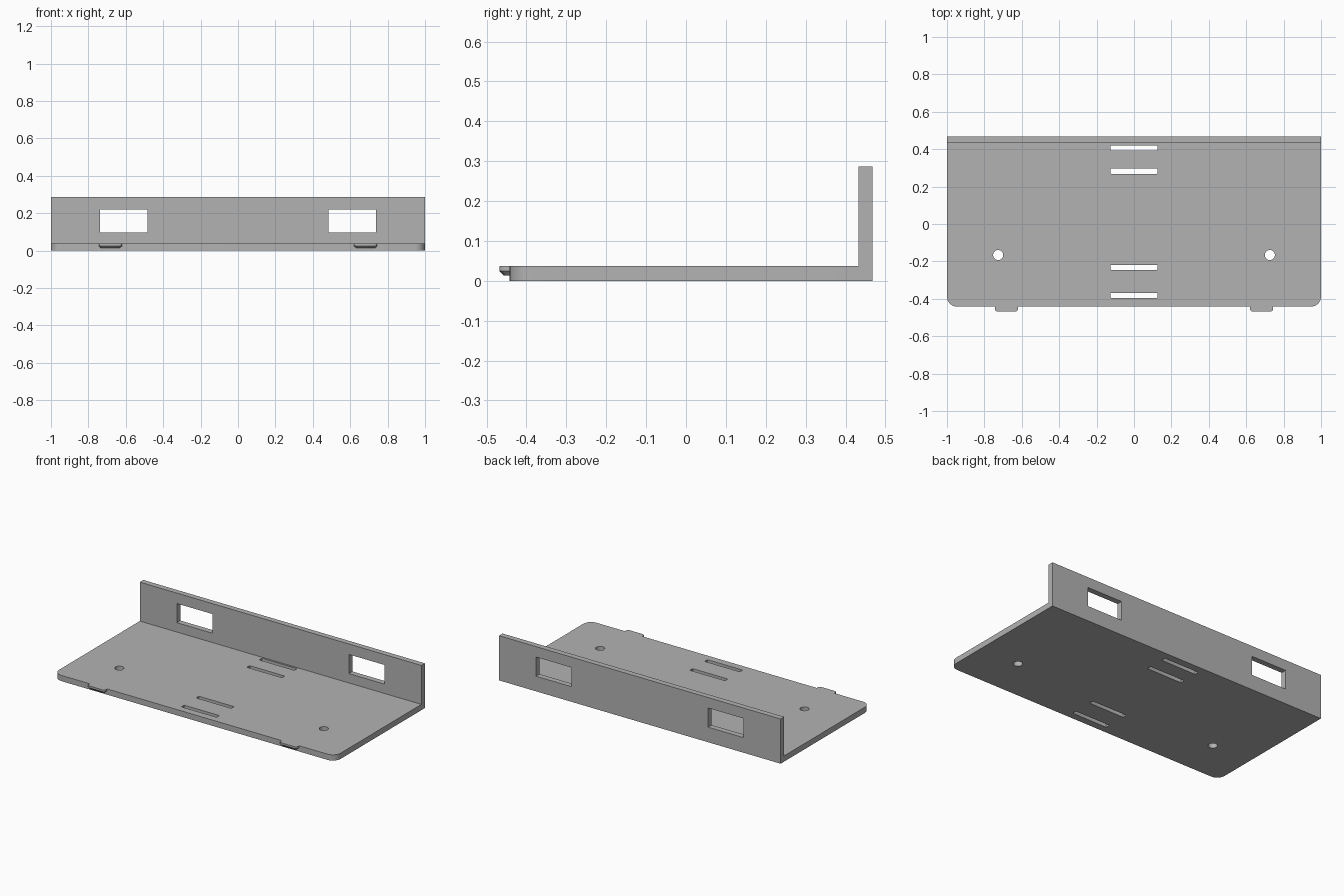
import bpy, bmesh, math

cube = bpy.data.objects.get("Cube")
if cube:
    bpy.data.objects.remove(cube, do_unlink=True)

grey = bpy.data.materials.new("plain grey")
grey.use_nodes = True
grey.diffuse_color = (0.45, 0.45, 0.45, 1)
grey.node_tree.nodes["Principled BSDF"].inputs["Base Color"].default_value = (0.45, 0.45, 0.45, 1)

FRONT, BACK, THICK, TOP = -0.442, 0.468, 0.037, 0.287


def rounded(x0, x1, y0, y1, radii, steps=8):
    """Outline of a rectangle; radii run front-left, front-right, back-right, back-left."""
    pts = []
    corners = [(x0, y0, 1, 1), (x1, y0, -1, 1), (x1, y1, -1, -1), (x0, y1, 1, -1)]
    for i, ((x, y, sx, sy), r) in enumerate(zip(corners, radii)):
        if r == 0:
            pts.append((x, y))
            continue
        for k in range(steps + 1):
            a = math.pi + (i + k / steps) * math.pi / 2
            pts.append((x + sx * r + r * math.cos(a), y + sy * r + r * math.sin(a)))
    return pts


def circle(x, y, r, n=32):
    return [(x + r * math.cos(2 * math.pi * k / n), y + r * math.sin(2 * math.pi * k / n))
            for k in range(n)]


def prism(name, outline, z0, z1):
    bm = bmesh.new()
    face = bm.faces.new([bm.verts.new((x, y, z0)) for x, y in outline])
    ext = bmesh.ops.extrude_face_region(bm, geom=[face])["geom"]
    bmesh.ops.translate(bm, vec=(0, 0, z1 - z0),
                        verts=[v for v in ext if isinstance(v, bmesh.types.BMVert)])
    bmesh.ops.recalc_face_normals(bm, faces=bm.faces[:])
    mesh = bpy.data.meshes.new(name)
    bm.to_mesh(mesh)
    bm.free()
    mesh.materials.append(grey)
    obj = bpy.data.objects.new(name, mesh)
    bpy.context.collection.objects.link(obj)
    return obj


def combine(target, other, operation):
    mod = target.modifiers.new(operation.lower(), 'BOOLEAN')
    mod.operation, mod.object, mod.solver = operation, other, 'EXACT'
    bpy.ops.object.select_all(action='DESELECT')
    bpy.context.view_layer.objects.active = target
    target.select_set(True)
    bpy.ops.object.modifier_apply(modifier=mod.name)
    bpy.data.objects.remove(other, do_unlink=True)


# Base plate with rounded front corners, joined to the upright back wall
bracket = prism("bracket", rounded(-1, 1, FRONT, BACK, (0.055, 0.055, 0, 0)), 0, THICK)
wall = prism("wall", rounded(-1, 1, BACK - 0.036, BACK, (0, 0, 0, 0)), 0, TOP)
combine(bracket, wall, 'UNION')

# Strap slots along the middle
for y in (0.407, 0.282, -0.232, -0.382):
    slot = rounded(-0.125, 0.125, y - 0.014, y + 0.014, (0.004,) * 4, 3)
    combine(bracket, prism("slot_cutter", slot, -0.1, 0.1), 'DIFFERENCE')

# Screw holes and wall windows on both sides
for side in (-1, 1):
    hole = circle(side * 0.726, -0.166, 0.027)
    combine(bracket, prism("hole_cutter", hole, -0.1, 0.1), 'DIFFERENCE')
    xs = sorted((side * 0.485, side * 0.737))
    window = rounded(*xs, 0.4, 0.5, (0, 0, 0, 0))
    combine(bracket, prism("window_cutter", window, 0.097, 0.22), 'DIFFERENCE')

# Front clip tabs, tapered underneath
for side, label in ((-1, "right"), (1, "left")):
    x = side * 0.682
    outline = rounded(x - 0.062, x + 0.062, -0.468, FRONT, (0.015, 0.015, 0, 0), 4)
    tab = prism(label + "_front_tab", outline, 0.013, THICK)
    bm = bmesh.new()
    bm.from_mesh(tab.data)
    bmesh.ops.bisect_plane(bm, geom=bm.verts[:] + bm.edges[:] + bm.faces[:],
                           plane_co=(0, 0, 0.025), plane_no=(0, 0, 1))
    for v in bm.verts:
        if v.co.z < 0.02:
            v.co.x = x + (v.co.x - x) * 0.8
            v.co.y = FRONT + (v.co.y - FRONT) * 0.55
    bm.to_mesh(tab.data)
    bm.free()

# Smooth the round edges only
for obj in bpy.context.collection.objects:
    if obj.type == 'MESH' and obj.data.materials and obj.data.materials[0] == grey:
        bpy.ops.object.select_all(action='DESELECT')
        bpy.context.view_layer.objects.active = obj
        obj.select_set(True)
        bpy.ops.object.shade_smooth_by_angle(angle=math.radians(25))
